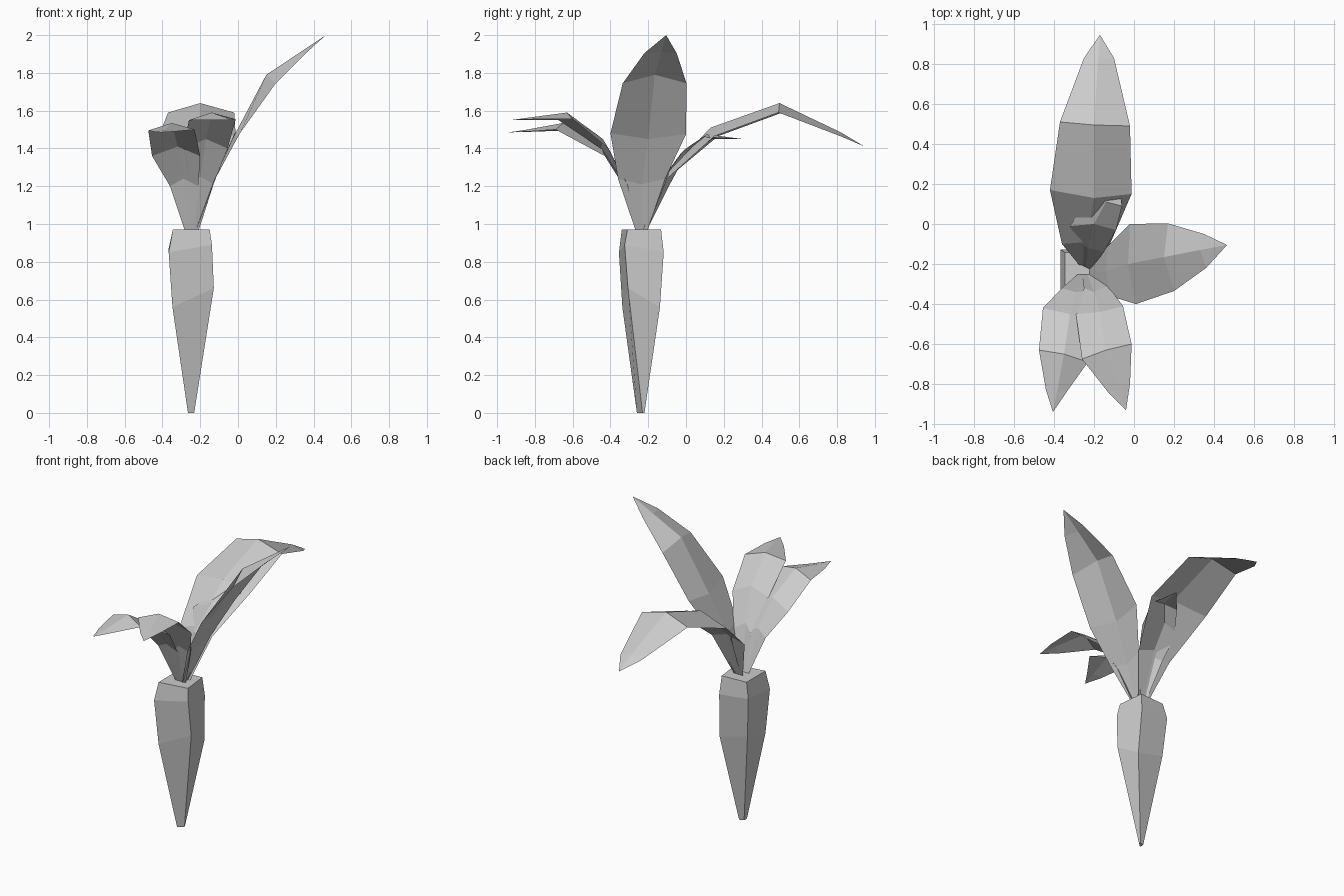
import bpy


def make(name, verts, faces):
    me = bpy.data.meshes.new(name)
    me.from_pydata(verts, [], faces)
    me.update()
    ob = bpy.data.objects.new(name, me)
    bpy.context.collection.objects.link(ob)
    return ob


# Root: four-sided tapering body, rings as (z, x0, x1, y0, y1)
def root(rings):
    verts, faces = [], []
    for z, x0, x1, y0, y1, lift in rings:
        verts += [(x0, y0, z - lift), (x1, y0 + 0.03, z + lift),
                  (x1 - 0.1 * (x1 - x0), y1, z - lift), (x0, y1 - 0.01, z)]
    for r in range(len(rings) - 1):
        for i in range(4):
            a, b = r * 4 + i, r * 4 + (i + 1) % 4
            faces.append((a, b, b + 4, a + 4))
    faces.append((3, 2, 1, 0))
    n = len(verts)
    faces.append((n - 4, n - 3, n - 2, n - 1))
    return make("root", verts, faces)


root([(0.0, -0.265, -0.232, -0.26, -0.22, 0),
      (0.61, -0.347, -0.128, -0.337, -0.138, 0.05),
      (0.87, -0.367, -0.138, -0.355, -0.118, 0.02),
      (0.97, -0.345, -0.150, -0.340, -0.132, 0)])


# Leaf: creased sheet through rows of (left, middle, right), closing at a tip
def leaf(name, base, side, rows, tip):
    bx, by, bz = base
    sx, sy = side
    verts = [(bx - sx, by - sy, bz), base, (bx + sx, by + sy, bz)]
    faces = []
    for row in rows:
        verts += row
    for r in range(len(rows)):
        for i in range(2):
            a = r * 3 + i
            faces.append((a, a + 1, a + 4, a + 3))
    n = len(verts)
    verts.append(tip)
    faces += [(n - 3, n - 2, n), (n - 2, n - 1, n)]
    return make(name, verts, faces)


leaf("right_leaf", (-0.225, -0.235, 0.96), (0, 0.03), [
    [(-0.12, -0.36, 1.24), (-0.14, -0.235, 1.21), (-0.13, -0.11, 1.24)],
    [(0.01, -0.40, 1.48), (-0.03, -0.20, 1.45), (-0.02, 0.0, 1.475)],
    [(0.20, -0.335, 1.745), (0.15, -0.165, 1.79), (0.17, 0.003, 1.745)],
    [(0.36, -0.22, 1.905), (0.33, -0.13, 1.91), (0.35, -0.05, 1.905)],
], (0.465, -0.105, 2.0))

leaf("back_leaf", (-0.24, -0.21, 0.96), (-0.03, 0), [
    [(-0.12, -0.10, 1.24), (-0.235, -0.09, 1.28), (-0.36, -0.10, 1.24)],
    [(-0.012, 0.15, 1.465), (-0.20, 0.13, 1.51), (-0.42, 0.17, 1.465)],
    [(-0.02, 0.49, 1.59), (-0.20, 0.495, 1.64), (-0.37, 0.51, 1.59)],
    [(-0.10, 0.83, 1.46), (-0.18, 0.82, 1.485), (-0.25, 0.83, 1.46)],
], (-0.17, 0.945, 1.41))

leaf("small_leaf", (-0.24, -0.22, 0.96), (-0.02, 0.01), [
    [(-0.15, -0.14, 1.22), (-0.23, -0.12, 1.25), (-0.29, -0.08, 1.22)],
    [(-0.09, -0.03, 1.37), (-0.20, 0.0, 1.40), (-0.32, -0.01, 1.35)],
    [(-0.06, 0.09, 1.46), (-0.14, 0.11, 1.475), (-0.22, 0.14, 1.45)],
], (-0.08, 0.30, 1.45))

leaf("front_left_leaf", (-0.255, -0.25, 0.96), (0.025, 0), [
    [(-0.36, -0.32, 1.20), (-0.29, -0.34, 1.24), (-0.21, -0.33, 1.20)],
    [(-0.455, -0.42, 1.36), (-0.32, -0.45, 1.41), (-0.20, -0.43, 1.36)],
    [(-0.475, -0.63, 1.495), (-0.35, -0.65, 1.535), (-0.23, -0.69, 1.50)],
    [(-0.44, -0.83, 1.488), (-0.385, -0.84, 1.50), (-0.33, -0.83, 1.49)],
], (-0.405, -0.94, 1.485))

leaf("front_right_leaf", (-0.235, -0.25, 0.96), (0.025, 0), [
    [(-0.25, -0.32, 1.20), (-0.20, -0.34, 1.25), (-0.13, -0.31, 1.21)],
    [(-0.29, -0.45, 1.40), (-0.17, -0.44, 1.45), (-0.055, -0.41, 1.40)],
    [(-0.26, -0.675, 1.55), (-0.14, -0.63, 1.59), (-0.012, -0.60, 1.555)],
    [(-0.13, -0.84, 1.55), (-0.07, -0.82, 1.565), (-0.02, -0.80, 1.555)],
], (-0.04, -0.93, 1.55))
